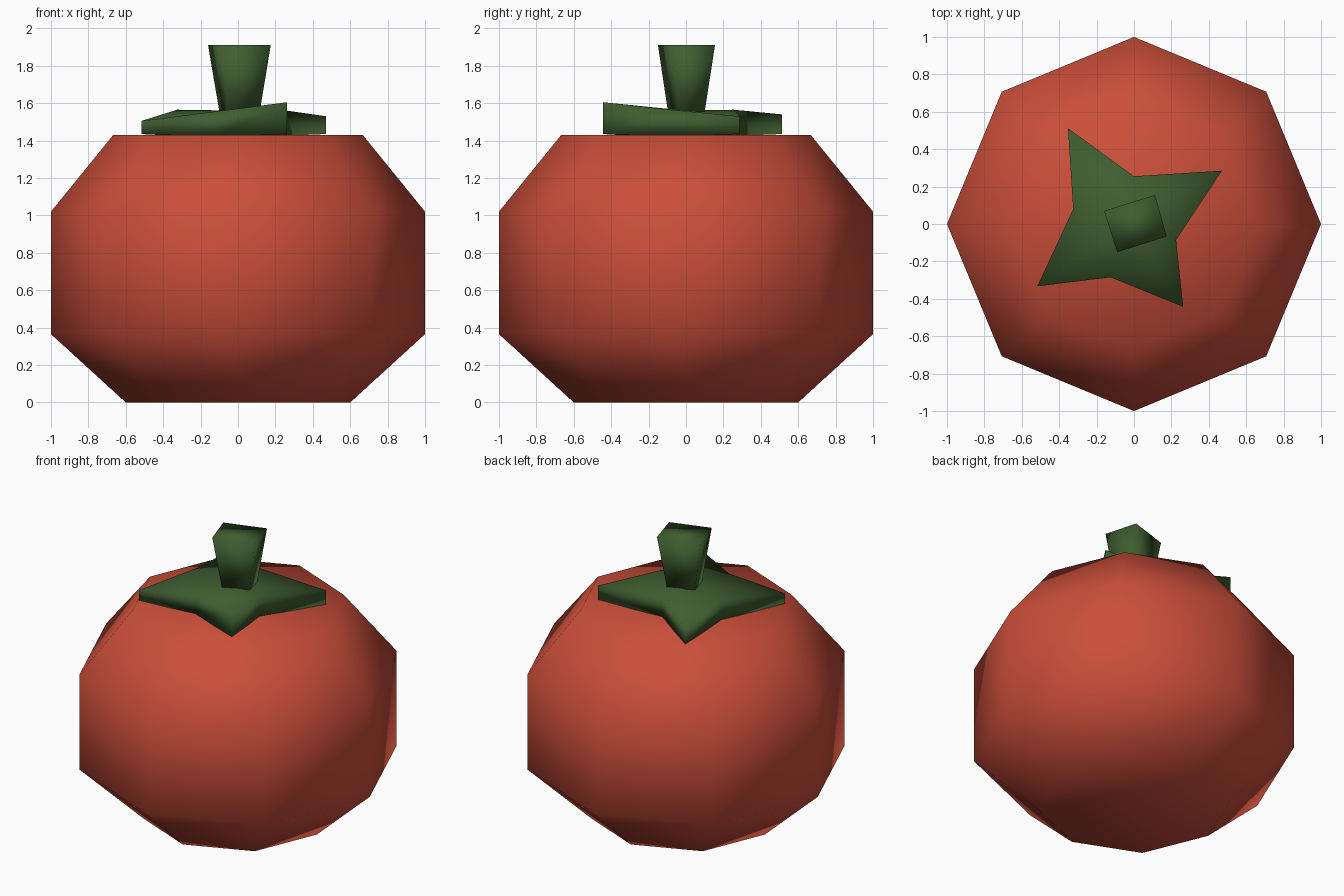
import bpy, bmesh, math

if "Cube" in bpy.data.objects:
    bpy.data.objects.remove(bpy.data.objects["Cube"])


def material(name, rgb):
    m = bpy.data.materials.new(name)
    m.diffuse_color = (*rgb, 1)
    m.use_nodes = True
    m.node_tree.nodes["Principled BSDF"].inputs["Base Color"].default_value = m.diffuse_color
    return m


RED = material("tomato red", (0.59, 0.076, 0.042))
GREEN = material("stalk green", (0.05, 0.112, 0.03))


def loft(name, rings, mat, bottom=None, top=None):
    """Skin closed rings; close the ends with a fan to a centre point, or one face."""
    bm = bmesh.new()
    loops = [[bm.verts.new(p) for p in ring] for ring in rings]
    n = len(loops[0])
    for a, b in zip(loops, loops[1:]):
        for i in range(n):
            j = (i + 1) % n
            bm.faces.new((a[i], a[j], b[j], b[i]))
    for loop, centre in ((loops[0], bottom), (loops[-1], top)):
        if centre is None:
            bm.faces.new(loop)
        else:
            c = bm.verts.new(centre)
            for i in range(n):
                bm.faces.new((loop[i], loop[(i + 1) % n], c))
    bmesh.ops.recalc_face_normals(bm, faces=bm.faces[:])
    for f in bm.faces:
        f.smooth = True
    me = bpy.data.meshes.new(name)
    bm.to_mesh(me)
    bm.free()
    me.materials.append(mat)
    ob = bpy.data.objects.new(name, me)
    bpy.context.collection.objects.link(ob)
    return ob


# Body: eight-sided squat fruit
profile = [(0.6, 0), (1, 0.365), (1, 1.02), (0.667, 1.43)]
loft("tomato_body",
     [[(r * math.cos(k * math.pi / 4), r * math.sin(k * math.pi / 4), z)
       for k in range(8)] for r, z in profile], RED)

# Leaf: four-pointed star, tips and notches alternating, counter-clockwise
star = [(0.47, 0.285, 1.53), (0, 0.255, 1.565),
        (-0.353, 0.512, 1.54), (-0.325, 0.08, 1.565),
        (-0.517, -0.333, 1.505), (-0.125, -0.285, 1.555),
        (0.263, -0.443, 1.605), (0.225, -0.085, 1.565)]
under = [(x, y, 1.425 if i % 2 else 1.435) for i, (x, y, z) in enumerate(star)]
loft("leaf_star", [under, star], GREEN, bottom=(0, 0, 1.425), top=(0, 0, 1.56))

# Stem: square, flaring upward
corners = [(0.175, -0.067), (0.112, 0.155), (-0.16, 0.07), (-0.09, -0.15)]
loft("stem",
     [[(0.01 + (x - 0.01) * s, y * s, z) for x, y in corners]
      for s, z in ((0.64, 1.55), (1, 1.91))], GREEN)
